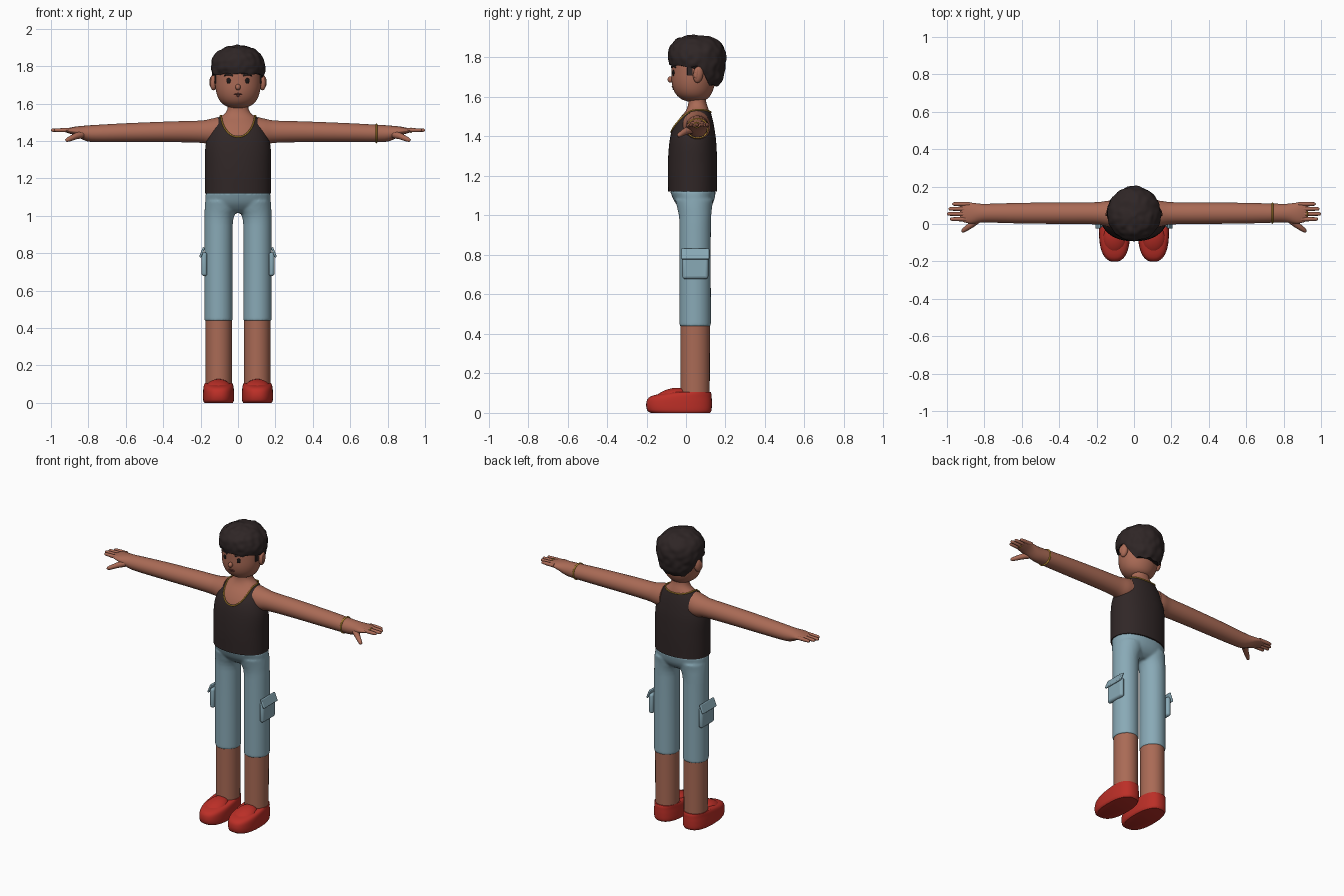
import bpy, bmesh, math
from mathutils import Vector, noise

if "Cube" in bpy.data.objects:
    bpy.data.objects.remove(bpy.data.objects["Cube"])


def material(name, rgb):
    m = bpy.data.materials.new(name)
    m.use_nodes = True
    m.diffuse_color = (*rgb, 1)
    m.node_tree.nodes["Principled BSDF"].inputs["Base Color"].default_value = (*rgb, 1)
    return m


SKIN = material("warm skin", (0.40, 0.145, 0.092))
HAIR = material("dark hair", (0.028, 0.019, 0.019))
SHIRT = material("charcoal cloth", (0.030, 0.020, 0.020))
DENIM = material("pale blue cloth", (0.25, 0.40, 0.47))
RED = material("red shoe", (0.50, 0.028, 0.020))
GOLD = material("gold", (0.60, 0.33, 0.04))
BLACK = material("eye black", (0.010, 0.008, 0.008))
LIP = material("lip brown", (0.17, 0.05, 0.04))


def sym(h, r, y0, y1, cx=0):
    return (h, cx - r, cx + r, y0, y1)


def grow(rings, d):
    return [(h, a - d, b + d, c - d, e + d) for h, a, b, c, e in rings]


def section(rings, h):
    """Smoothly interpolated cross-section bounds at height h."""
    n = len(rings)
    i = max(0, min(n - 2, sum(r[0] <= h for r in rings) - 1))
    p, q = rings[i], rings[i + 1]
    o, s = rings[max(i - 1, 0)], rings[min(i + 2, n - 1)]
    w = q[0] - p[0]
    t = max(0, min(1, (h - p[0]) / w))
    out = []
    for k in range(1, 5):
        m0 = (q[k] - o[k]) / (q[0] - o[0]) * w
        m1 = (s[k] - p[k]) / (s[0] - p[0]) * w
        out.append(p[k] * (1 + 2 * t) * (1 - t) ** 2 + m0 * t * (1 - t) ** 2
                   + q[k] * t * t * (3 - 2 * t) + m1 * t * t * (t - 1))
    return out


def point(rings, h, t, e=1.0):
    """Point on a loft; angle 0 faces the front."""
    a0, a1, b0, b1 = section(rings, h)
    sn, cs = math.sin(t), math.cos(t)
    x = (a0 + a1) / 2 + (a1 - a0) / 2 * math.copysign(abs(sn) ** e, sn)
    y = (b0 + b1) / 2 - (b1 - b0) / 2 * math.copysign(abs(cs) ** e, cs)
    return Vector((x, y, h))


def finish(ob, mat):
    ob.data.materials.clear()
    ob.data.materials.append(mat)
    bpy.ops.object.select_all(action="DESELECT")
    ob.select_set(True)
    bpy.context.view_layer.objects.active = ob
    bpy.ops.object.shade_smooth_by_angle(angle=math.radians(50))
    return ob


def loft(name, rings, mat, low=None, high=None, e=1.0, seg=48, rows=28,
         caps=(True, True), place=None):
    bm = bmesh.new()
    grid = []
    for j in range(rows + 1):
        f = (1 - math.cos(math.pi * j / rows)) / 2
        row = []
        for i in range(seg):
            t = 2 * math.pi * i / seg
            z0 = low(t) if low else rings[0][0]
            z1 = high(t) if high else rings[-1][0]
            p = point(rings, z0 + (z1 - z0) * f, t, e)
            row.append(bm.verts.new(place(p) if place else p))
        grid.append(row)
    for lo, up in zip(grid, grid[1:]):
        for i in range(seg):
            k = (i + 1) % seg
            bm.faces.new((lo[i], lo[k], up[k], up[i]))
    for use, row in zip(caps, (grid[0], grid[-1])):
        if use:
            bm.faces.new(row)
    bmesh.ops.recalc_face_normals(bm, faces=bm.faces)
    me = bpy.data.meshes.new(name)
    bm.to_mesh(me)
    bm.free()
    ob = bpy.data.objects.new(name, me)
    bpy.context.collection.objects.link(ob)
    return finish(ob, mat)


def tube(name, pts, r, mat, cyclic=False, radii=None):
    cu = bpy.data.curves.new(name, "CURVE")
    cu.dimensions = "3D"
    cu.bevel_depth, cu.bevel_resolution, cu.use_fill_caps = r, 3, True
    sp = cu.splines.new("POLY")
    sp.points.add(len(pts) - 1)
    for i, p in enumerate(pts):
        sp.points[i].co = (*p, 1)
        sp.points[i].radius = radii[i] if radii else 1
    sp.use_cyclic_u = cyclic
    ob = bpy.data.objects.new(name, cu)
    bpy.context.collection.objects.link(ob)
    bpy.ops.object.select_all(action="DESELECT")
    ob.select_set(True)
    bpy.context.view_layer.objects.active = ob
    bpy.ops.object.convert(target="MESH")
    return finish(bpy.context.object, mat)


def ball(name, loc, size, mat, rot=(0, 0, 0)):
    bpy.ops.mesh.primitive_uv_sphere_add(segments=24, ring_count=14, location=loc, rotation=rot)
    ob = bpy.context.object
    ob.name, ob.scale = name, size
    return finish(ob, mat)


def slab(name, loc, size, rot, mat, bevel):
    bpy.ops.mesh.primitive_cube_add(size=1, location=loc, rotation=rot)
    ob = bpy.context.object
    ob.name, ob.scale = name, size
    bpy.ops.object.transform_apply(location=False, rotation=False)
    mod = ob.modifiers.new("soft edges", "BEVEL")
    mod.width, mod.segments = bevel, 3
    return finish(ob, mat)


def circle(n, fn):
    return [fn(2 * math.pi * i / n) for i in range(n)]


# Torso, neck and tank top
body = [sym(1.12, .170, -.084, .151), sym(1.25, .170, -.086, .152), sym(1.37, .168, -.078, .147),
        sym(1.44, .150, -.062, .138), sym(1.49, .126, -.034, .128), sym(1.525, .098, -.004, .118),
        sym(1.55, .068, .008, .110), sym(1.575, .056, .012, .102), sym(1.63, .054, .010, .100)]


def neckline(t):
    return 1.533 - .105 * max(0, math.cos(t)) ** 5 - .012 * max(0, -math.cos(t)) ** 3


loft("neck_and_chest", body, SKIN, e=.92, rows=44)
tank = grow(body, .006)
loft("tank_top", tank, SHIRT, high=neckline, e=.92, seg=96, rows=40, caps=(True, False))
tube("necklace", circle(96, lambda t: point(grow(body, .008), neckline(t) + .002 - .008 * max(0, math.cos(t)), t, .92)),
     .004, GOLD, True)

# Head
skull = [sym(1.578, .035, .005, .075), sym(1.588, .066, -.022, .105), sym(1.615, .097, -.052, .128),
         sym(1.66, .116, -.070, .145), sym(1.72, .123, -.074, .158), sym(1.79, .118, -.070, .165),
         sym(1.85, .085, -.040, .140), sym(1.88, .03, .02, .08)]
loft("head", skull, SKIN, rows=36)


def face(x, z, out=0):
    a0, a1, _, _ = section(skull, z)
    p = point(skull, z, math.asin(x / a1))
    return p + Vector((x * 4, -1, 0)).normalized() * out


# Hair cap with fringe, clear ears and low nape
def hairline(t):
    d = abs(math.degrees(t if t < math.pi else t - 2 * math.pi))
    f = max(0, min(1, (d - 88) / 32))
    return 1.765 - .012 * min(1, d / 70) + .004 * math.sin(t * 9) - .097 * f * f * (3 - 2 * f)


def curly(p):
    return p + (p - Vector((0, .05, 1.78))).normalized() * noise.noise(p * 28) * .007


mop = [sym(1.645, .085, .0, .160), sym(1.69, .118, -.04, .186), sym(1.75, .138, -.076, .197),
       sym(1.80, .144, -.090, .200), sym(1.85, .132, -.082, .192), sym(1.885, .098, -.055, .160),
       sym(1.905, .055, -.015, .115), sym(1.912, .012, .04, .065)]
loft("hair", mop, HAIR, low=hairline, seg=96, rows=40, place=curly)

# Facial features
ball("nose", face(0, 1.688, .004), (.014, .016, .016), SKIN)
tube("mouth", [face(x, 1.652 - 9 * x * x) for x in (-.024, -.014, 0, .014, .024)], .004, LIP,
     radii=[.4, 1, 1.1, 1, .4])
tube("lower_lip", [face(x, 1.640) for x in (-.012, 0, .012)], .004, LIP, radii=[.4, 1, .4])

for s, side in ((1, "left"), (-1, "right")):
    ball(side + "_eye", face(s * .050, 1.722), (.012, .005, .015), BLACK, (0, 0, s * .35))
    tube(side + "_eyebrow", [face(s * x, z, .001) for x, z in ((.028, 1.750), (.045, 1.757), (.06, 1.757), (.074, 1.749))],
         .006, HAIR, radii=[.8, 1, 1, .5])
    ball(side + "_ear", (s * .130, .062, 1.715), (.020, .026, .044), SKIN, (-.15, 0, s * .3))
    ball(side + "_ear_hollow", (s * .146, .055, 1.717), (.006, .013, .025), SKIN, (-.15, 0, s * .3))
    slab(side + "_sideburn", (s * .122, .020, 1.735), (.009, .028, .055), (0, 0, 0), HAIR, .004)

    # Arm and palm
    arm = [(.105, 1.378, 1.528, -.018, .124), (.14, 1.38, 1.52, -.014, .124), (.19, 1.39, 1.510, -.003, .117),
           (.35, 1.394, 1.505, 0, .115), (.60, 1.394, 1.495, .003, .113), (.78, 1.395, 1.485, .008, .108),
           (.82, 1.403, 1.482, .008, .108), (.87, 1.43, 1.477, .002, .114), (.91, 1.443, 1.469, .010, .116),
           (.93, 1.450, 1.463, .020, .110)]
    loft(side + "_arm", arm, SKIN, rows=40, seg=36, place=lambda p: Vector((s * p.z, p.y, p.x)))
    for finger, y, tip in (("little", .107, .972), ("ring", .081, .992), ("middle", .054, 1.0), ("index", .026, .985)):
        xs = (.88, .93, tip - .012, tip - .004, tip)
        tube(f"{side}_{finger}_finger", [(s * x, y, 1.458) for x in xs], .0115, SKIN,
             radii=[1, 1, .85, .65, .2])
    tube(side + "_thumb", [(s * x, y, z) for x, y, z in
                           ((.83, .03, 1.437), (.87, -.005, 1.425), (.908, -.032, 1.408), (.918, -.039, 1.403), (.921, -.041, 1.401))],
         .0145, SKIN, radii=[1.5, 1.15, .85, .6, .2])

    # Lower leg and slip-on shoe
    loft(side + "_leg", [sym(.04, .070, -.028, .120, s * .103), sym(.5, .071, -.029, .121, s * .103)], SKIN, rows=4)
    c = s * .104
    shoe = [sym(0, .076, -.180, .122, c), sym(.012, .082, -.196, .129, c), sym(.05, .083, -.201, .131, c),
            sym(.08, .081, -.185, .130, c), sym(.095, .078, -.140, .129, c), sym(.106, .073, -.070, .125, c)]
    loft(side + "_shoe", shoe, RED, e=.82, rows=20)
    ball(side + "_shoe_tongue", (c, -.078, .082), (.066, .088, .040), RED, (.28, 0, 0))

    # Cargo pocket
    slab(side + "_pocket", (s * .180, .047, .742), (.030, .132, .128), (0, 0, 0), DENIM, .014)
    slab(side + "_pocket_flap", (s * .192, .047, .805), (.012, .142, .058), (0, -s * .38, 0), DENIM, .005)

bracelet = circle(48, lambda t: point(grow(arm, .001), .74, t))
tube("bracelet", [(p.z, p.y, p.x) for p in bracelet], .005, GOLD, True)
tube("finger_ring", circle(24, lambda t: (.925, .054 + .012 * math.cos(t), 1.458 + .012 * math.sin(t))), .004, GOLD, True)

# Trousers: hips and two legs fused into one soft surface
hips = loft("trousers", [sym(1.015, .09, .0, .09), sym(1.035, .150, -.028, .118), sym(1.07, .172, -.058, .140),
                         sym(1.125, .173, -.082, .152)], DENIM, e=.9)
parts = [hips]
for s in (1, -1):
    parts.append(loft("trouser_leg", [sym(.438, .076, -.033, .126, s * .104), sym(.95, .076, -.033, .126, s * .104),
                                      sym(1.00, .079, -.036, .128, s * .100), sym(1.04, .089, -.045, .132, s * .089),
                                      sym(1.08, .090, -.055, .138, s * .085)], DENIM))
bpy.ops.object.select_all(action="DESELECT")
for ob in parts:
    ob.select_set(True)
bpy.context.view_layer.objects.active = hips
bpy.ops.object.join()
fuse = hips.modifiers.new("fuse", "REMESH")
fuse.mode, fuse.voxel_size, fuse.use_smooth_shade = "VOXEL", .007, True
soft = hips.modifiers.new("soften", "SMOOTH")
soft.iterations, soft.factor = 6, .5
